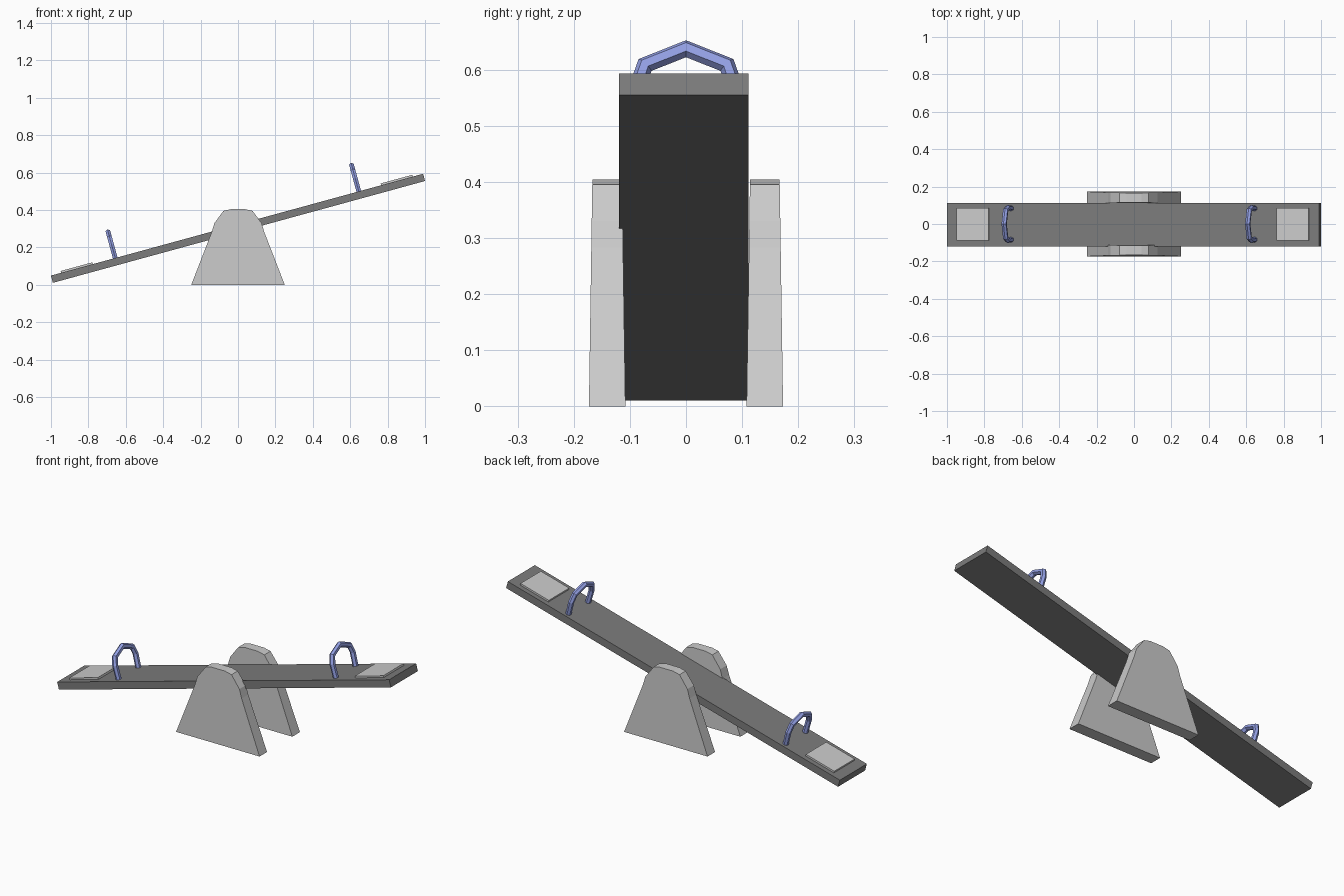
import bpy, bmesh
from math import radians, cos, sin, tau
from mathutils import Matrix, Vector

if "Cube" in bpy.data.objects:
    bpy.data.objects.remove(bpy.data.objects["Cube"])

TILT = Matrix.Translation((0, 0, 0.302)) @ Matrix.Rotation(radians(-15.3), 4, 'Y')


def material(name, rgb):
    m = bpy.data.materials.new(name)
    m.diffuse_color = (*rgb, 1)
    m.use_nodes = True
    m.node_tree.nodes["Principled BSDF"].inputs["Base Color"].default_value = m.diffuse_color
    return m


def finish(name, bm, mat=None, matrix=None):
    bmesh.ops.recalc_face_normals(bm, faces=bm.faces)
    me = bpy.data.meshes.new(name)
    bm.to_mesh(me)
    bm.free()
    if matrix:
        me.transform(matrix)
    if mat:
        me.materials.append(mat)
    ob = bpy.data.objects.new(name, me)
    bpy.context.collection.objects.link(ob)
    return ob


def box(name, center, size, mat=None):
    bm = bmesh.new()
    bmesh.ops.create_cube(bm, size=1)
    for v in bm.verts:
        v.co = Vector(center) + Vector(a * b for a, b in zip(v.co, size))
    return finish(name, bm, mat, TILT)


def loft(bm, rings):
    rings = [[bm.verts.new(p) for p in r] for r in rings]
    n = len(rings[0])
    for a, b in zip(rings, rings[1:]):
        for i in range(n):
            j = (i + 1) % n
            bm.faces.new((a[i], a[j], b[j], b[i]))
    bm.faces.new(rings[0])
    bm.faces.new(rings[-1])


def handle(name, x, mat):
    # Six-sided tube with mitred bends, arching across the plank
    half = [(-0.083, -0.02), (-0.087, 0.072), (-0.073, 0.113)]
    path = [Vector(p) for p in half + [(0, 0.143)] + [(-y, z) for y, z in half[::-1]]]
    r, rings = 0.0145, []
    for i, p in enumerate(path):
        before = (p - path[max(i - 1, 0)])
        after = (path[min(i + 1, len(path) - 1)] - p)
        before = before if before.length else after
        after = after if after.length else before
        before, after = before.normalized(), after.normalized()
        t = (before + after).normalized()
        normal = Vector((-t.y, t.x)) / t.dot(before)
        ring = []
        for k in range(6):
            a = tau * k / 6
            q = p + normal * r * cos(a)
            ring.append((x + r * sin(a), q.x, q.y + 0.02))
        rings.append(ring)
    bm = bmesh.new()
    loft(bm, rings)
    return finish(name, bm, mat, TILT)


def support(name, side):
    # Rounded trapezoid whose two faces taper slightly toward the top
    half = [(0.25, 0), (0.14, 0.283), (0.126, 0.33), (0.078, 0.395), (0.04, 0.404)]
    profile = half + [(-x, z) for x, z in half[::-1]]
    inner = [(x, side * (0.108 + 0.015 * z), z) for x, z in profile]
    outer = [(x, side * (0.173 - 0.015 * z), z) for x, z in profile]
    bm = bmesh.new()
    loft(bm, [inner, outer])
    return finish(name, bm)


black = material("black", (0.2, 0.2, 0.2))
blue = material("blue", (0.3, 0.36, 0.8))

# Tilted plank
box("plank", (0, -0.004, 0), (2.063, 0.231, 0.04), black)

# Seats and handles at both ends
for label, s in (("left", -1), ("right", 1)):
    box(label + "_seat", (s * 0.887, -0.002, 0.0225), (0.176, 0.174, 0.015))
    handle(label + "_handle", s * 0.675, blue)

# Side supports
support("front_support", -1)
support("back_support", 1)
